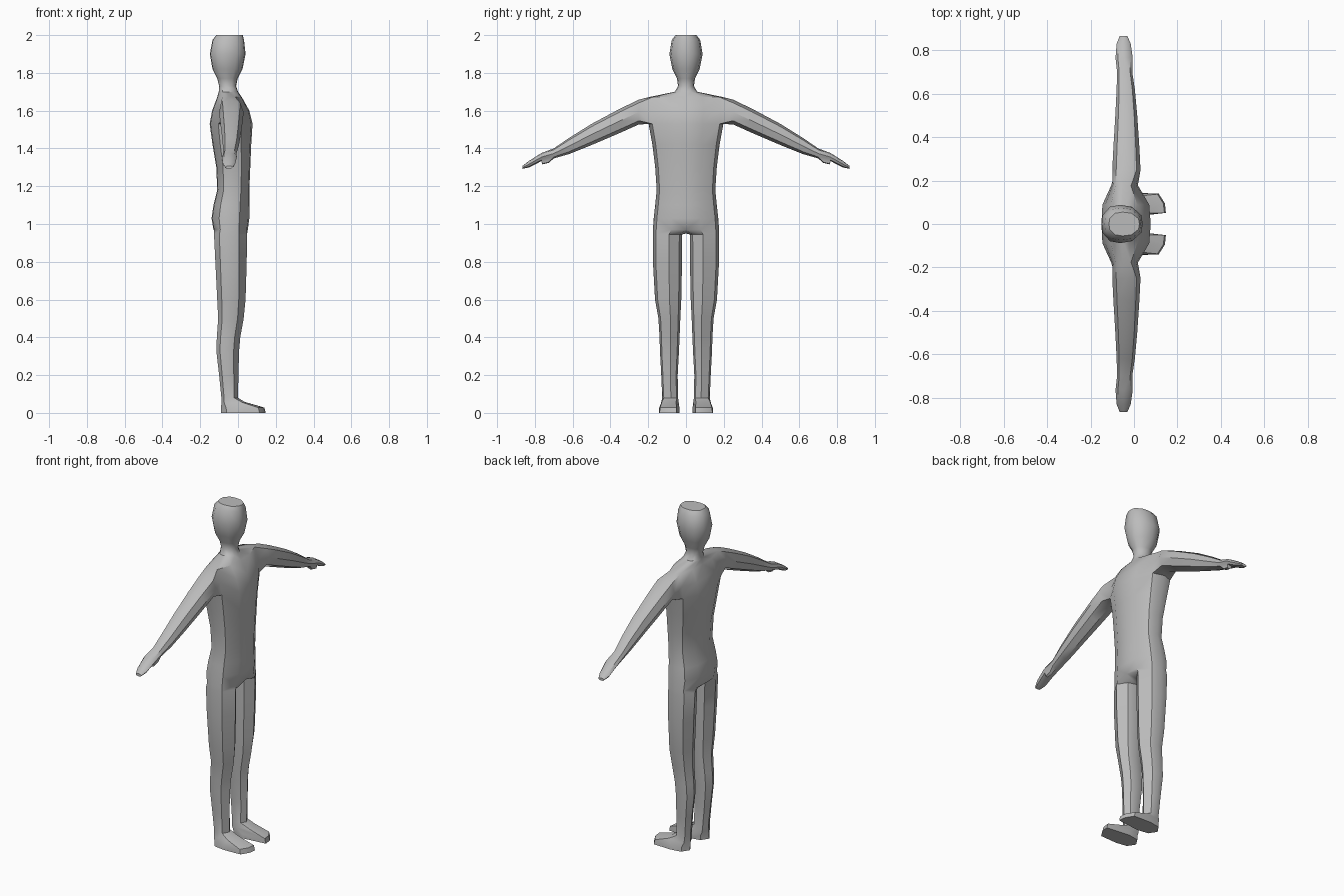
import bpy, bmesh, math
from mathutils import Vector

cube = bpy.data.objects.get("Cube")
if cube:
    bpy.data.objects.remove(cube)

# Cross-sections as (depth fraction, width fraction)
TORSO = [(1, 0), (.97, .45), (.74, .9), (.45, 1), (.2, .9), (.02, .45), (0, 0)]
LEG = [(.8, .1), (1, .45), (.76, .9), (.45, 1), (.16, .9), (0, .5), (.16, .1), (.5, 0)]
FOOT = [(1, .15), (.98, .55), (.86, .96), (.4, 1), (.12, .9), (0, .5), (.12, .1), (.4, 0)]
ARM = [(.5, 0), (.88, .15), (1, .5), (.86, .87), (.5, 1), (.14, .87), (0, .5), (.12, .15)]

bm = bmesh.new()


def lerp(a, b, t):
    return a + (b - a) * t


def upright_ring(section, z_back, z_front, x0, x1, y0, y1):
    return [bm.verts.new((lerp(x0, x1, u), lerp(y0, y1, v), lerp(z_back, z_front, u)))
            for u, v in section]


def bridge(a, b, closed=True, skip=()):
    n = len(a)
    return [bm.faces.new((a[i], a[(i + 1) % n], b[(i + 1) % n], b[i]))
            for i in range(n if closed else n - 1) if i not in skip]


# Half torso, neck and head: height, back, front, half width
rows = [
    (.97, -.13, .052, .175), (1.03, -.14, .06, .171), (1.1, -.13, .06, .163),
    (1.18, -.11, .06, .155), (1.3, -.115, .065, .163), (1.42, -.135, .07, .178),
    (1.53, -.15, .077, .198), (1.6, -.137, .06, .2), (1.672, -.11, .02, .195),
    (1.7, -.102, 0, .06), (1.73, -.1, -.01, .042), (1.77, -.11, -.002, .048),
    (1.82, -.135, .024, .072), (1.9, -.149, .04, .088), (1.975, -.135, .032, .075),
    (2, -.115, .025, .055),
]
column = [upright_ring(TORSO, z, z, x0, x1, 0, w) for z, x0, x1, w in rows]
shoulder = 6
for i in range(len(column) - 1):
    opening = (2, 3) if i in (shoulder, shoulder + 1) else ()
    bridge(column[i], column[i + 1], False, opening)
bm.faces.new(column[-1])

# Leg: height, back, front, inner side, outer side
leg_rows = [
    (.945, -.127, .048, .02, .175), (.8, -.12, .046, .021, .175),
    (.6, -.11, .04, .025, .164), (.5, -.105, .03, .03, .146),
    (.4, -.112, .012, .034, .14), (.33, -.115, .006, .037, .138),
    (.2, -.1, .002, .044, .131), (.08, -.088, 0, .042, .126),
]
legs = [upright_ring(LEG, z, z, x0, x1, y0, y1) for z, x0, x1, y0, y1 in leg_rows]

# Foot: tilted rings ending in a flat sole
legs.append(upright_ring(FOOT, .05, .057, -.088, .04, .038, .132))
legs.append(upright_ring(FOOT, .025, .028, -.09, .14, .035, .142))
legs.append(upright_ring(FOOT, 0, 0, -.09, .147, .035, .144))
for a, b in zip(legs, legs[1:]):
    bridge(a, b)
bm.faces.new(legs[-1])

# Hip joint and crotch
hip, top = column[0], legs[0]
bridge(hip, top[:7], False)
middle = bm.verts.new((top[7].co.x, 0, .95))
bm.faces.new((hip[0], top[0], top[7], middle))
bm.faces.new((middle, top[7], top[6], hip[6]))

# Arm: reach, top, bottom, back, front
low, mid, high = column[shoulder:shoulder + 3]
arm = [[low[3], low[2], mid[2], high[2], high[3], high[4], mid[4], low[4]]]
bm.verts.remove(mid[3])
for y, zt, zb, x0, x1 in [
    (.25, 1.658, 1.527, -.1, .03), (.35, 1.61, 1.482, -.095, .025),
    (.5, 1.53, 1.418, -.086, .015), (.62, 1.455, 1.37, -.08, .004),
    (.7, 1.4, 1.347, -.078, -.008), (.765, 1.376, 1.333, -.085, -.006),
    (.83, 1.335, 1.3, -.08, -.015), (.865, 1.308, 1.292, -.066, -.03),
]:
    arm.append([bm.verts.new((lerp(x0, x1, u), y, lerp(zb, zt, v))) for u, v in ARM])
for i in range(len(arm) - 1):
    faces = bridge(arm[i], arm[i + 1])
    if i == 5:
        thumb_base = faces[0]
bm.faces.new(arm[-1])

# Thumb
thumb = bmesh.ops.extrude_discrete_faces(bm, faces=[thumb_base])["faces"][0]
centre = thumb.calc_center_median()
for v in thumb.verts:
    v.co = centre + (v.co - centre) * .55 + Vector((.004, .012, -.022))

bmesh.ops.recalc_face_normals(bm, faces=bm.faces)
mesh = bpy.data.meshes.new("body")
bm.to_mesh(mesh)
bm.free()
body = bpy.data.objects.new("body", mesh)
bpy.context.collection.objects.link(body)

# Plain grey finish
grey = bpy.data.materials.new("plain_grey")
grey.use_nodes = True
colour = (.5, .5, .5, 1)
grey.diffuse_color = colour
grey.node_tree.nodes["Principled BSDF"].inputs["Base Color"].default_value = colour
mesh.materials.append(grey)

# Smooth shading, mirrored to the other side
bpy.ops.object.select_all(action="DESELECT")
body.select_set(True)
bpy.context.view_layer.objects.active = body
bpy.ops.object.shade_smooth_by_angle(angle=math.radians(40))
mirror = body.modifiers.new("mirror", "MIRROR")
mirror.use_axis = (False, True, False)
mirror.use_clip = True
mirror.merge_threshold = .001
